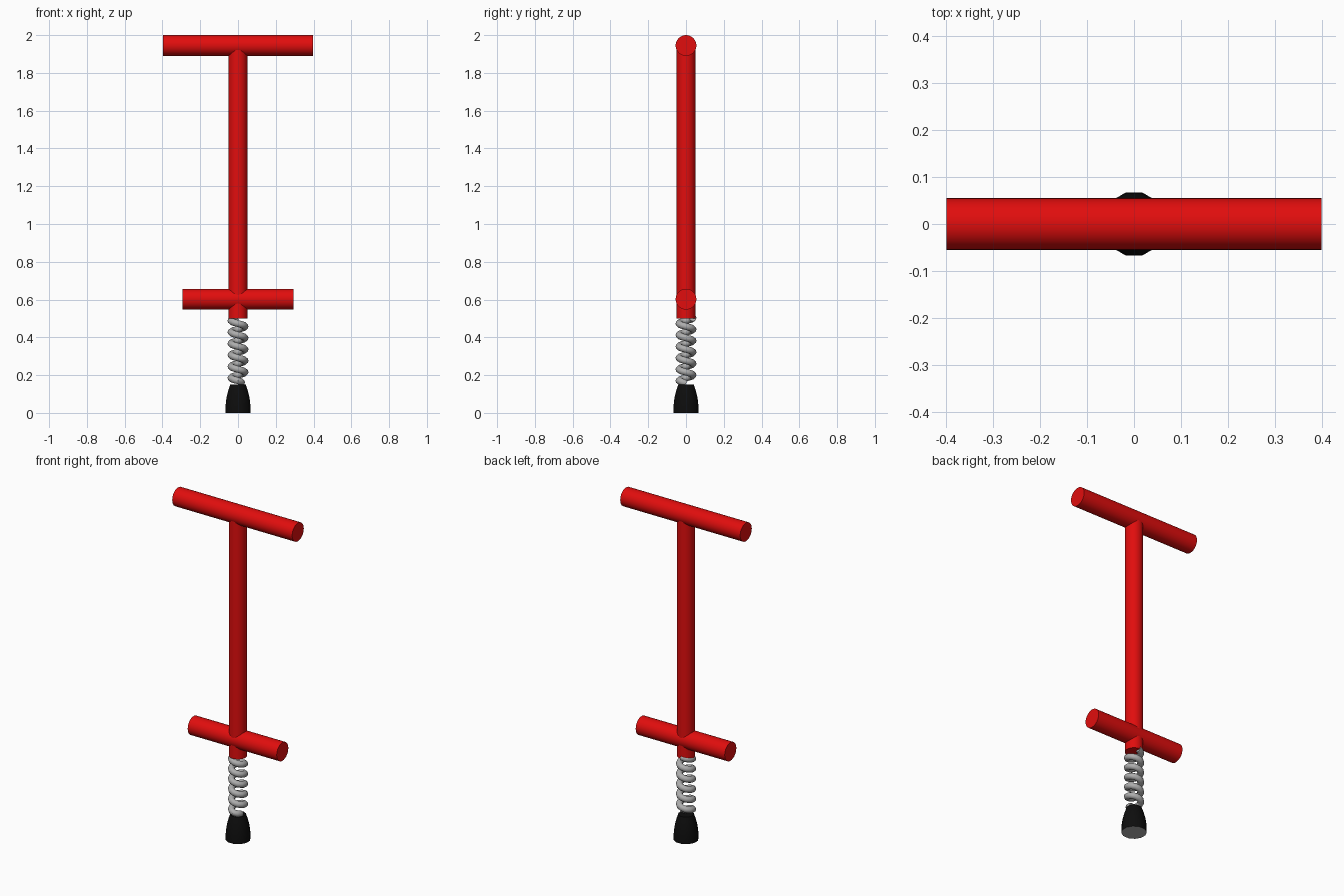
import bpy, bmesh, math
from mathutils import Matrix, Vector

if "Cube" in bpy.data.objects:
    bpy.data.objects.remove(bpy.data.objects["Cube"])


def material(name, rgb):
    m = bpy.data.materials.new(name)
    m.diffuse_color = (*rgb, 1)
    m.use_nodes = True
    m.node_tree.nodes["Principled BSDF"].inputs["Base Color"].default_value = m.diffuse_color
    return m


RED = material("red paint", (0.75, 0.004, 0.004))
GREY = material("spring steel", (0.42, 0.42, 0.42))
BLACK = material("black rubber", (0.004, 0.004, 0.004))


def finish(bm, name, mats, angle=40):
    bmesh.ops.recalc_face_normals(bm, faces=bm.faces)
    me = bpy.data.meshes.new(name)
    bm.to_mesh(me)
    bm.free()
    for m in mats:
        me.materials.append(m)
    ob = bpy.data.objects.new(name, me)
    bpy.context.collection.objects.link(ob)
    bpy.ops.object.select_all(action='DESELECT')
    ob.select_set(True)
    bpy.context.view_layer.objects.active = ob
    bpy.ops.object.shade_smooth_by_angle(angle=math.radians(angle))
    return ob


def bar(name, radius, length, centre, sideways):
    bm = bmesh.new()
    mat = Matrix.Translation(centre)
    if sideways:
        mat = mat @ Matrix.Rotation(math.pi / 2, 4, 'Y')
    bmesh.ops.create_cone(bm, cap_ends=True, segments=32, radius1=radius,
                          radius2=radius, depth=length, matrix=mat)
    return finish(bm, name, [RED])


def skin(bm, rings):
    # Joins rings of vertices into a capped tube
    n = len(rings[0])
    for a, b in zip(rings, rings[1:]):
        for i in range(n):
            j = (i + 1) % n
            bm.faces.new((a[i], a[j], b[j], b[i]))
    bm.faces.new(rings[0][::-1])
    bm.faces.new(rings[-1])


# Post, handlebar and foot rest
bar("post", 0.05, 1.43, (0, 0, 1.215), False)
bar("handlebar", 0.055, 0.795, (0, 0, 1.945), True)
bar("foot_rest", 0.055, 0.59, (0, 0, 0.602), True)

# Coil spring, left-handed, from the tip up to the post
bm = bmesh.new()
R, WIRE, TURNS, Z0, Z1 = 0.037, 0.0185, 5.75, 0.155, 0.503
steps, sides = int(TURNS * 12), 10
total = -TURNS * 2 * math.pi
rings = []
for s in range(steps + 1):
    t = s / steps
    a = total * t
    # lower end tucks in toward the middle
    r = R * (0.45 + 0.55 * min(1, t * TURNS / 0.25))
    out = Vector((math.cos(a), math.sin(a), 0))
    tangent = Vector((-math.sin(a) * r * total, math.cos(a) * r * total, Z1 - Z0)).normalized()
    up = tangent.cross(out)
    c = out * r + Vector((0, 0, Z0 + (Z1 - Z0) * t))
    rings.append([bm.verts.new(c + WIRE * (out * math.cos(k) + up * math.sin(k)))
                  for k in (2 * math.pi * i / sides for i in range(sides))])
skin(bm, rings)
finish(bm, "spring", [GREY])

# Rubber tip with a grey underside
bm = bmesh.new()
profile = [(0.069, 0), (0.0685, 0.03), (0.066, 0.06), (0.061, 0.09),
           (0.053, 0.12), (0.043, 0.15)]
rings = [[bm.verts.new((r * math.cos(a), r * math.sin(a), z))
          for a in (math.radians(15 + 30 * i) for i in range(12))] for r, z in profile]
skin(bm, rings)
bm.normal_update()
for f in bm.faces:
    f.material_index = 1 if f.calc_center_median().z < 0.001 else 0
finish(bm, "rubber_tip", [BLACK, GREY])
